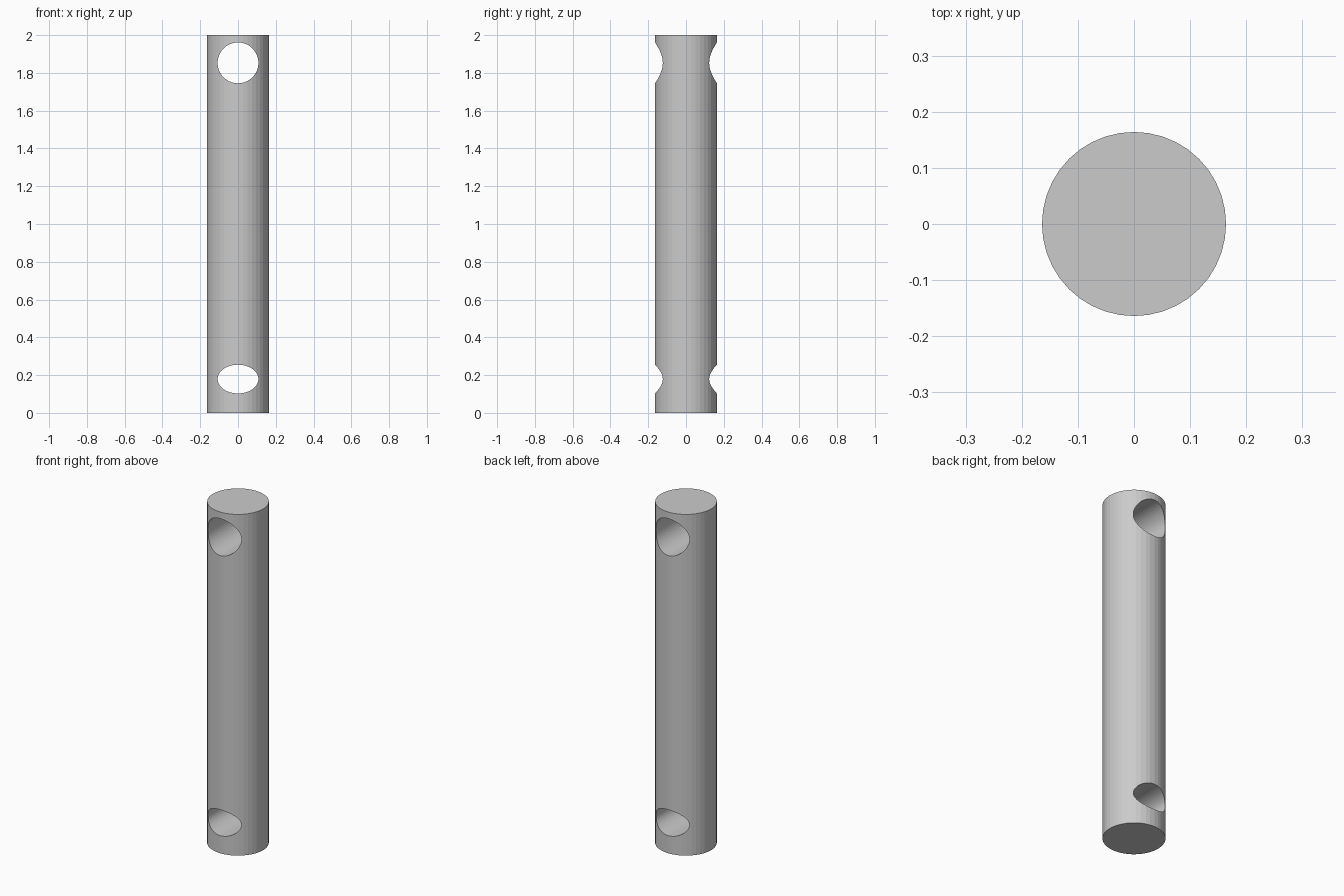
import bpy
import math

if "Cube" in bpy.data.objects:
    bpy.data.objects.remove(bpy.data.objects["Cube"])

R, H = 0.164, 2.0

# Solid round pin
bpy.ops.mesh.primitive_cylinder_add(vertices=40, radius=R, depth=H, location=(0, 0, H / 2))
pin = bpy.context.object
pin.name = "pin"


def cross_hole(name, z, half_width, half_height):
    """Cut an elliptical hole through the pin from front to back."""
    bpy.ops.mesh.primitive_cylinder_add(vertices=48, radius=1, depth=1,
                                        location=(0, 0, z), rotation=(math.pi / 2, 0, 0))
    cutter = bpy.context.object
    cutter.name = name
    cutter.scale = (half_width, half_height, 0.6)
    bpy.context.view_layer.update()
    mod = pin.modifiers.new(name, 'BOOLEAN')
    mod.operation = 'DIFFERENCE'
    mod.solver = 'EXACT'
    mod.object = cutter
    bpy.context.view_layer.objects.active = pin
    bpy.ops.object.modifier_apply(modifier=mod.name)
    bpy.data.objects.remove(cutter)


# Round hole near the top, flattened oval hole near the bottom
cross_hole("upper_hole", 1.853, 0.108, 0.108)
cross_hole("lower_hole", 0.179, 0.108, 0.076)
